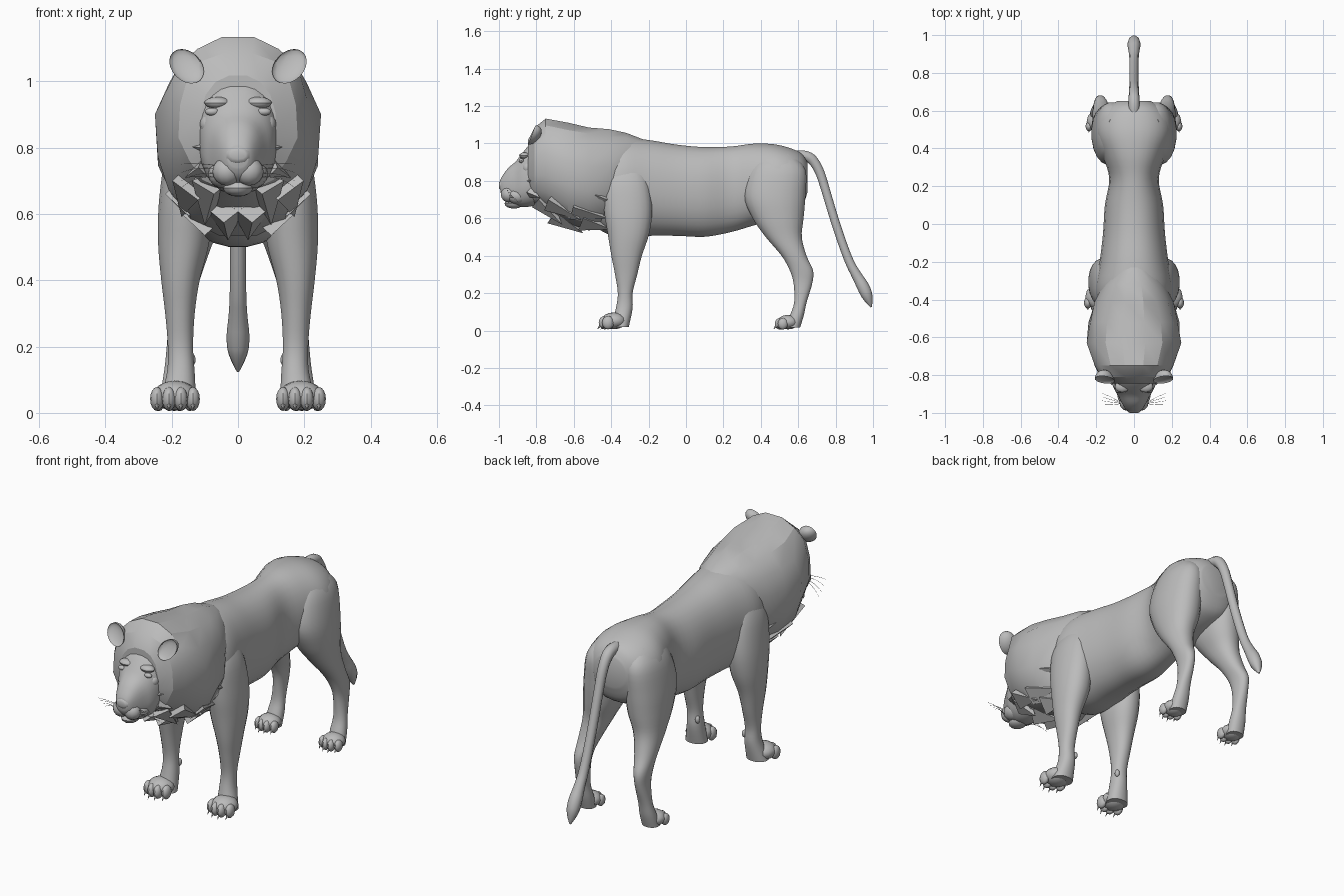
import bpy, bmesh, math
from mathutils import Vector

cube = bpy.data.objects.get("Cube")
if cube:
    bpy.data.objects.remove(cube)

fur = bpy.data.materials.new("plain grey")
fur.use_nodes = True
GREY = (0.5, 0.5, 0.5, 1)
fur.diffuse_color = GREY
fur.node_tree.nodes["Principled BSDF"].inputs["Base Color"].default_value = GREY


def finish(name, bm, mirror=False, angle=35):
    bmesh.ops.recalc_face_normals(bm, faces=bm.faces)
    mesh = bpy.data.meshes.new(name)
    bm.to_mesh(mesh)
    bm.free()
    mesh.materials.append(fur)
    obj = bpy.data.objects.new(name, mesh)
    bpy.context.collection.objects.link(obj)
    if mirror:
        obj.modifiers.new("Mirror", "MIRROR").use_mirror_merge = False
    bpy.ops.object.select_all(action="DESELECT")
    obj.select_set(True)
    bpy.context.view_layer.objects.active = obj
    bpy.ops.object.shade_smooth_by_angle(angle=math.radians(angle))
    return obj


def smooth_rows(rows, steps):
    """Catmull-Rom interpolation between cross-sections."""
    out = []
    for i in range(len(rows) - 1):
        quad = [rows[max(0, min(len(rows) - 1, i + k))] for k in (-1, 0, 1, 2)]
        for s in range(steps):
            t = s / steps
            out.append([0.5 * (2 * b + (c - a) * t + (2 * a - 5 * b + 4 * c - d) * t * t
                               + (3 * b - a - 3 * c + d) * t ** 3) for a, b, c, d in zip(*quad)])
    return out + [rows[-1]]


def loft(name, axis, rows, sides=24, power=2.2, steps=4, mirror=False, angle=35, shape=None):
    """Rows are (position, low, high, x low, x high); axis is the loft direction."""
    bm = bmesh.new()
    rings = []
    for n, (p, lo, hi, x0, x1) in enumerate(smooth_rows(rows, steps)):
        ring = []
        for i in range(sides):
            a = 2 * math.pi * (i + 0.5) / sides
            c, s = math.cos(a), math.sin(a)
            u = math.copysign(abs(c) ** (2 / power), c)
            v = math.copysign(abs(s) ** (2 / power), s)
            k = shape(n, i, s) if shape else 1
            x = (x0 + x1) / 2 + u * k * (x1 - x0) / 2
            w = (lo + hi) / 2 + v * k * (hi - lo) / 2
            ring.append(bm.verts.new((x, p, w) if axis == "y" else (x, w, p)))
        rings.append(ring)
    for a, b in zip(rings, rings[1:]):
        for i in range(sides):
            j = (i + 1) % sides
            bm.faces.new((a[i], a[j], b[j], b[i]))
    bm.faces.new(rings[0])
    bm.faces.new(rings[-1])
    return finish(name, bm, mirror, angle)


def sym(rows):
    return [(p, lo, hi, -w, w) for p, lo, hi, w in rows]


def blobs(name, items, mirror=True, segments=12):
    """Ellipsoids given as (centre, radii)."""
    bm = bmesh.new()
    for centre, radii in items:
        made = bmesh.ops.create_uvsphere(bm, u_segments=segments, v_segments=8, radius=1)
        for v in made["verts"]:
            v.co = Vector(centre) + Vector(a * b for a, b in zip(v.co, radii))
    return finish(name, bm, mirror)


def spikes(name, items, mirror=True):
    """Flattened tufts of fur given as (root, tip, radius)."""
    bm = bmesh.new()
    for root, tip, r in items:
        root, tip = Vector(root), Vector(tip)
        d = tip - root
        made = bmesh.ops.create_cone(bm, segments=4, radius1=r, radius2=0, depth=d.length, cap_ends=True)
        q = d.to_track_quat("Z", "Y")
        for v in made["verts"]:
            v.co = (root + tip) / 2 + q @ v.co
    return finish(name, bm, mirror, 20)


def tube(name, points, radii, resolution=3, mirror=False):
    curve = bpy.data.curves.new(name, "CURVE")
    curve.dimensions = "3D"
    curve.bevel_depth = 1
    curve.bevel_resolution = resolution
    curve.use_fill_caps = True
    spline = curve.splines.new("NURBS")
    spline.points.add(len(points) - 1)
    for pt, co, r in zip(spline.points, points, radii):
        pt.co, pt.radius = (*co, 1), r
    spline.use_endpoint_u = True
    spline.order_u = 3
    curve.materials.append(fur)
    obj = bpy.data.objects.new(name, curve)
    bpy.context.collection.objects.link(obj)
    if mirror:
        obj.modifiers.new("Mirror", "MIRROR").use_mirror_merge = False


# Torso from chest to rump
loft("torso", "y", sym([
    (-.58, .64, .96, .12), (-.45, .53, 1.0, .18), (-.34, .5, 1.03, .205), (-.2, .505, 1.02, .183),
    (-.05, .505, .995, .165), (.1, .5, .982, .155), (.24, .525, .985, .132), (.36, .56, 1.0, .165),
    (.47, .59, .997, .2), (.56, .62, .975, .19), (.62, .66, .945, .145), (.65, .74, .9, .09)]), sides=28)

# Legs
loft("front_leg", "z", [
    (.9, -.38, -.25, .1, .16), (.8, -.44, -.2, .08, .213), (.65, -.44, -.18, .08, .238),
    (.52, -.42, -.195, .085, .242), (.4, -.4, -.235, .115, .232), (.3, -.38, -.26, .13, .22),
    (.2, -.365, -.285, .135, .212), (.12, -.375, -.285, .13, .215), (.02, -.4, -.305, .125, .24)],
    sides=20, mirror=True)
loft("hind_leg", "z", [
    (.94, .4, .57, .06, .14), (.86, .34, .64, .03, .195), (.72, .31, .64, .025, .222),
    (.6, .355, .63, .04, .226), (.5, .425, .62, .08, .222), (.4, .51, .645, .115, .22),
    (.32, .555, .68, .14, .215), (.25, .575, .675, .148, .212), (.15, .578, .645, .15, .22),
    (.08, .555, .63, .145, .23), (.015, .53, .61, .145, .235)], sides=20, mirror=True)

# Paws with four toes and claws each
for name, x, y, size in (("front", .19, -.385, 1), ("hind", .192, .545, .86)):
    toes = [((x, y, .052 * size), (.068 * size, .068 * size, .045 * size))]
    claws = []
    for k in (-1.5, -.5, .5, 1.5):
        tx, ty = x + k * .036 * size, y - (.052 - .009 * k * k) * size
        toes.append(((tx, ty, .042 * size), (.021 * size, .032 * size, .036 * size)))
        claws.append(((tx, ty - .02 * size, .03), (tx, ty - .04 * size, .006), .008))
    blobs(name + "_paw", toes)
    spikes(name + "_claws", claws)
blobs("dewclaws", [((.14, -.3, .16), (.012, .014, .02))])

# Tail with its tuft
tube("tail", [(0, .58, .93), (0, .65, .945), (0, .71, .87), (0, .75, .74), (0, .8, .57), (0, .87, .37),
              (0, .915, .29), (0, .95, .23), (0, .975, .17), (0, .99, .125)],
     [.03, .03, .026, .024, .024, .024, .028, .036, .03, .004])


# Mane: broad facets with a ragged outline
def ragged(n, i, s):
    mirrored = min(i, 15 - i) if i < 8 else min(i - 8, 23 - i - 8 + 8) + 8
    return 1 + (.022 * math.sin(2.3 * n + 1.9 * s * 4) if 0 < n < 6 else 0) - .02 * (s < -.5)


loft("mane", "y", sym([
    (-.845, .72, 1.02, .115), (-.81, .67, 1.09, .18), (-.75, .635, 1.14, .212), (-.63, .56, 1.11, .25),
    (-.52, .53, 1.095, .24), (-.41, .55, 1.08, .21), (-.32, .68, 1.06, .165), (-.22, .85, 1.02, .08)]),
    sides=16, power=2.25, steps=1, angle=24, shape=ragged)
spikes("ruff", [
    ((.08, -.78, .7), (.1, -.66, .565), .06), ((.04, -.7, .63), (.03, -.55, .52), .07),
    ((.13, -.72, .7), (.17, -.56, .59), .07), ((.15, -.6, .66), (.16, -.42, .6), .07),
    ((.1, -.55, .6), (.1, -.4, .54), .07), ((.17, -.52, .74), (.19, -.37, .68), .06),
    ((.1, -.83, .8), (.17, -.79, .805), .025), ((.1, -.83, .74), (.16, -.78, .71), .03)])

# Head
loft("head", "y", sym([
    (-.76, .68, 1.04, .125), (-.83, .662, 1.0, .118), (-.875, .66, .95, .105), (-.91, .668, .905, .085),
    (-.95, .69, .87, .064), (-.98, .715, .83, .045), (-.993, .74, .805, .03)]), sides=24, power=2.4, steps=3)
blobs("muzzle", [((.033, -.948, .728), (.044, .042, .043)), ((.04, -.9, .72), (.05, .06, .045))])
blobs("chin", [((0, -.92, .678), (.045, .05, .026))], mirror=False)
blobs("brow_ridges", [((.062, -.862, .935), (.04, .03, .018)), ((.09, -.845, .87), (.025, .03, .03))])
blobs("eyes", [((.078, -.88, .908), (.022, .014, .012))])
loft("nose", "y", sym([(-1.0, .765, .79, .024), (-.99, .75, .805, .036), (-.95, .76, .83, .036)]),
     sides=10, steps=2)

# Cupped ears
bm = bmesh.new()
bmesh.ops.create_uvsphere(bm, u_segments=16, v_segments=10, radius=1)
for v in bm.verts:
    if v.co.y < 0:
        v.co.y *= -.35
    v.co = Vector((.155 + .05 * v.co.x + .015 * v.co.z, -.825 + .05 * v.co.y + .02 * v.co.z, 1.045 + .052 * v.co.z))
finish("ears", bm, True)

# Whiskers
for n, (z, end) in enumerate(((.745, .75), (.735, .725), (.72, .7), (.71, .68))):
    tube(f"whisker_{n + 1}", [(.06, -.95, z), (.12, -.96 + .015 * n, z + .01), (.17, -.955 + .02 * n, end)],
         [.0012, .001, .0005], 1, True)
